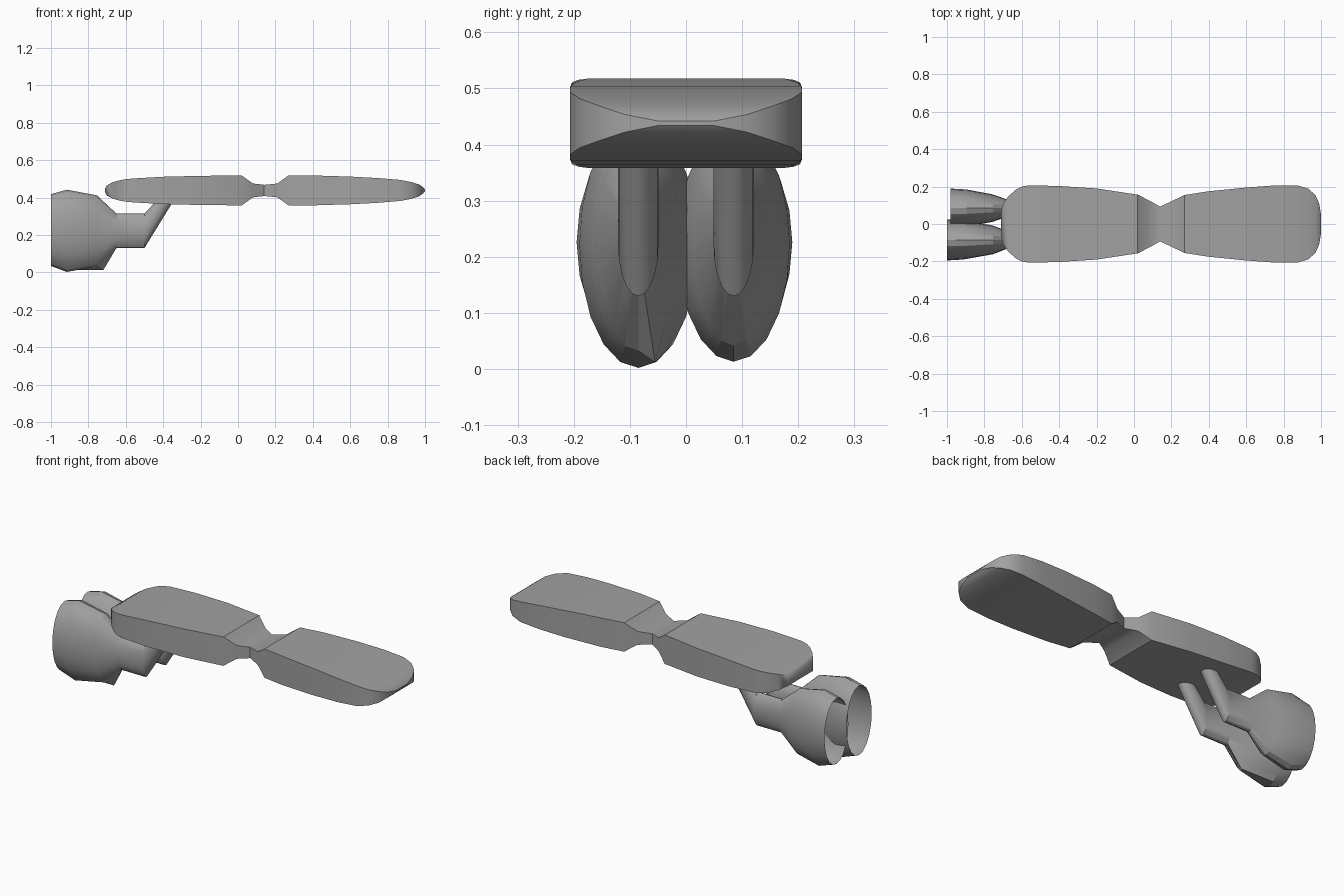
import bpy, bmesh, math

if "Cube" in bpy.data.objects:
    bpy.data.objects.remove(bpy.data.objects["Cube"])

grey = bpy.data.materials.new("mid grey")
grey.use_nodes = True
colour = (0.36, 0.36, 0.36, 1)
grey.diffuse_color = colour
grey.node_tree.nodes["Principled BSDF"].inputs["Base Color"].default_value = colour


def loft(name, rings, capped, angle):
    """Skin a series of equal-sized rings, optionally closing both ends."""
    bm = bmesh.new()
    loops = [[bm.verts.new(p) for p in ring] for ring in rings]
    n = len(loops[0])
    for a, b in zip(loops, loops[1:]):
        for i in range(n):
            j = (i + 1) % n
            bm.faces.new((a[i], a[j], b[j], b[i]))
    if capped:
        bm.faces.new(loops[0])
        bm.faces.new(loops[-1])
    bmesh.ops.recalc_face_normals(bm, faces=bm.faces)
    mesh = bpy.data.meshes.new(name)
    bm.to_mesh(mesh)
    bm.free()
    mesh.materials.append(grey)
    obj = bpy.data.objects.new(name, mesh)
    bpy.context.collection.objects.link(obj)
    bpy.ops.object.select_all(action='DESELECT')
    obj.select_set(True)
    bpy.context.view_layer.objects.active = obj
    bpy.ops.object.shade_smooth_by_angle(angle=math.radians(angle))
    return obj


# Flat body pinched at the waist: x, half width, half thickness
MID = 0.438
sections = [
    (-0.71, 0.07, 0.012), (-0.70, 0.11, 0.028), (-0.67, 0.15, 0.044),
    (-0.63, 0.185, 0.055), (-0.60, 0.20, 0.06), (-0.56, 0.207, 0.064),
    (-0.40, 0.203, 0.073), (-0.20, 0.19, 0.078), (0.02, 0.157, 0.08),
    (0.08, 0.126, 0.037), (0.14, 0.093, 0.03), (0.21, 0.126, 0.037),
    (0.27, 0.155, 0.08), (0.40, 0.175, 0.08), (0.60, 0.195, 0.074),
    (0.75, 0.206, 0.066), (0.87, 0.207, 0.056), (0.93, 0.19, 0.044),
    (0.97, 0.155, 0.031), (0.99, 0.11, 0.016), (1.0, 0.05, 0.004),
]
loft("body", [[(x, -w, MID - t), (x, w, MID - t), (x, w, MID + t), (x, -w, MID + t)]
              for x, w, t in sections], True, 35)


# Twin bent pipes flaring into open oval nozzles
SIDES = 20
AXIS = 0.222


def oval(x, y, z, half_y, half_z, half_x=0):
    ring = []
    for i in range(SIDES):
        a = math.tau * i / SIDES
        ring.append((x - half_x * math.cos(a), y + half_y * math.sin(a),
                     z + half_z * math.cos(a)))
    return ring


def exhaust(name, y, rear, size, dented):
    shoulder = oval(-0.755, y, AXIS, 0.077 * size, 0.19 * size)
    if dented:
        # One lower corner is pulled forward into a small spur
        low = SIDES // 2 - 1
        shoulder[low] = (-0.72, y + 0.03, 0.012)
    rings = [
        oval(rear, y, AXIS + 0.004, 0.11 * size, 0.192 * size),
        oval(rear + 0.085, y, AXIS, 0.105 * size, 0.22 * size),
        shoulder,
        oval(-0.65, y, AXIS, 0.036, 0.092),
        oval(-0.50, y, AXIS, 0.036, 0.092),
        oval(-0.385, y, 0.39, 0.036, 0.0, 0.045),
    ]
    loft(name, rings, False, 25)


exhaust("right_exhaust", -0.085, -1.0, 1.0, True)
exhaust("left_exhaust", 0.085, -0.98, 0.95, False)
